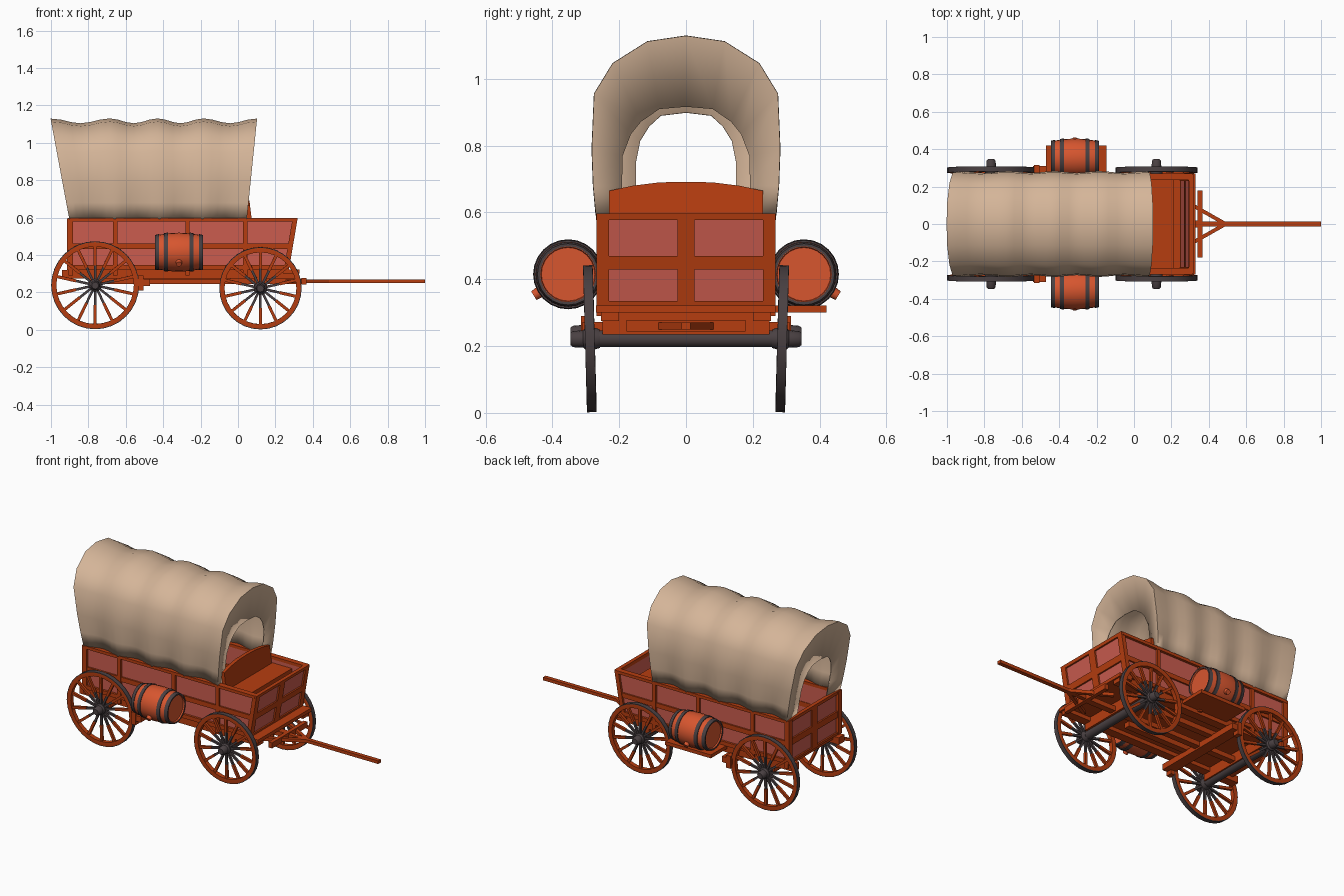
import bpy, bmesh, math
from mathutils import Matrix, Vector

if "Cube" in bpy.data.objects:
    bpy.data.objects.remove(bpy.data.objects["Cube"])

def mat(name, c):
    m = bpy.data.materials.new(name)
    m.diffuse_color = (*c, 1)
    m.use_nodes = True
    m.node_tree.nodes["Principled BSDF"].inputs["Base Color"].default_value = m.diffuse_color
    return m
WOOD = mat("wood orange", (.47, .047, .005))
PANEL = mat("panel red", (.60, .108, .078))
BARREL = mat("barrel orange", (.68, .092, .028))
IRON = mat("dark iron", (.068, .052, .055))
CANVAS = mat("canvas", (.66, .46, .315))

def finish(name, bm, mats, smooth=False, M=None):
    bmesh.ops.remove_doubles(bm, verts=bm.verts, dist=1e-5)
    bmesh.ops.recalc_face_normals(bm, faces=bm.faces)
    me = bpy.data.meshes.new(name)
    if M is not None:
        bm.transform(M)
    bm.to_mesh(me)
    bm.free()
    for m in mats:
        me.materials.append(m)
    ob = bpy.data.objects.new(name, me)
    bpy.context.collection.objects.link(ob)
    if smooth:
        bpy.ops.object.select_all(action='DESELECT')
        ob.select_set(True)
        bpy.context.view_layer.objects.active = ob
        bpy.ops.object.shade_smooth_by_angle(angle=math.radians(40))
    return ob

def box(name, x, y, z, m=WOOD, lean=0):
    """Box from ranges; lean shifts x with height above the floor."""
    bm = bmesh.new()
    bmesh.ops.create_cube(bm, size=1)
    for v in bm.verts:
        v.co = [(r[0] + r[1]) / 2 + c * (r[1] - r[0]) for r, c in zip((x, y, z), v.co)]
        v.co.x += lean * (v.co.z - .32)
    return finish(name, bm, [m])

def prism(name, pts, m):
    """Extrude between two matching outlines."""
    bm = bmesh.new()
    a, b = [[bm.verts.new(p) for p in ring] for ring in pts]
    bm.faces.new(a)
    bm.faces.new(b)
    for i in range(len(a)):
        j = (i + 1) % len(a)
        bm.faces.new((a[i], a[j], b[j], b[i]))
    return finish(name, bm, [m])

def beam(name, a, b, w, h, m=WOOD):
    a, b = Vector(a), Vector(b)
    bm = bmesh.new()
    bmesh.ops.create_cube(bm, size=1)
    M = (Matrix.Translation((a + b) / 2) @ (b - a).to_track_quat('X', 'Z').to_matrix().to_4x4()
         @ Matrix.Diagonal(((b - a).length, w, h, 1)))
    return finish(name, bm, [m], M=M)

def lathe(name, prof, mats, idx, M, segs=28, closed=False):
    """Revolve (radius, height) points around y."""
    bm = bmesh.new()
    rings = []
    for r, y in prof:
        rings.append([bm.verts.new((r * math.cos(t), y, r * math.sin(t)))
                      for t in (2 * math.pi * k / segs for k in range(segs))])
    n = len(prof)
    for i in range(n if closed else n - 1):
        p, q = rings[i], rings[(i + 1) % n]
        for k in range(segs):
            l = (k + 1) % segs
            f = bm.faces.new((p[k], p[l], q[l], q[k]))
            f.material_index = idx(i)
    return finish(name, bm, mats, True, M)

K = .17  # lean of the front board
# Bed: floor, sides, rails, posts
box("bed_floor", (-.9, .26), (-.25, .25), (.30, .33))
for s, n in ((-1, "near"), (1, "far")):
    def span(a, b):
        return tuple(sorted((s * a, s * b)))
    out = [(-.9, .32), (.262, .32), (.305, .585), (-.9, .585)]
    prism(n + "_side_panel", [[(x, s * y, z) for x, z in out] for y in (.238, .254)], PANEL)
    for z0, z1, o in ((.32, .345, .268), (.432, .462, .264), (.578, .597, .27)):
        prism(n + "_side_rail", [[(-.91, s * y, z0), (.262 + K * (z0 - .32), s * y, z0),
              (.262 + K * (z1 - .32), s * y, z1), (-.91, s * y, z1)] for y in (.235, o)], WOOD)
    for x in (-.895, -.655, -.27, .04):
        box(n + "_side_post", (x - .012, x + .012), span(.24, .268), (.29, .59))
    box(n + "_front_corner", (.245, .272), span(.23, .268), (.32, .595), WOOD, K)
    box(n + "_rear_corner", (-.915, -.89), span(.23, .268), (.32, .595))
    box(n + "_sill", (-.94, .32), span(.20, .255), (.275, .32))

# Front board and tailgate share one layout
for n, x, o, k in (("front", .262, 1, K), ("tail", -.9, -1, 0)):
    def xs(t, u):
        return tuple(sorted((x + o * t, x + o * u)))
    box(n + "_board", xs(-.012, 0), (-.24, .24), (.32, .585), PANEL, k)
    for z0, z1 in ((.32, .335), (.43, .47), (.577, .597)):
        box(n + "_rail", xs(-.014, .01), (-.268, .268), (z0, z1), WOOD, k)
    box(n + "_mid_post", xs(0, .01), (-.026, .026), (.32, .58), WOOD, k)

# Seat and footboard
box("seat", (.05, .215), (-.237, .237), (.53, .555))
box("seat_front", (.195, .21), (-.237, .237), (.33, .53))
arc = [(-.23, .55), (.23, .55), (.23, .665), (.16, .68), (.08, .69), (0, .692),
       (-.08, .69), (-.16, .68), (-.23, .665)]
prism("seat_back", [[(x - .12 * (z - .55), y, z) for y, z in arc] for x in (.055, .078)], WOOD)
box("footboard", (.24, .33), (-.27, .27), (.30, .322))

# Undercarriage
box("reach_pole", (-.80, .36), (-.02, .02), (.245, .275))
for y in (-.11, .11):
    box("under_beam", (-.55, -.04), (y - .02, y + .02), (.268, .302))
for x in (-.765, .12):
    box("bolster", (x - .035, x + .035), (-.25, .25), (.235, .302))
box("brake_beam", (-.54, -.47), (-.31, .31), (.235, .272))
for y in (-.295, .295):
    box("brake_shoe", (-.535, -.505), (y - .02, y + .02), (.21, .29))
box("barrel_shelf", (-.47, -.147), (.25, .42), (.30, .322))

# Tongue with cross bar and braces
box("tongue", (.30, 1.0), (-.013, .013), (.25, .27))
box("cross_bar", (.34, .365), (-.178, .178), (.243, .278))
for s in (-1, 1):
    beam("tongue_brace", (.26, s * .13, .26), (.49, 0, .26), .02, .02)

# Wheels and axles
def wheel(name, x, z, R, s):
    M = Matrix.Translation((x, s * .288, z)) @ Matrix.Rotation(-s * .027, 4, 'X')
    lathe(name + "_rim", [(R, -.014), (R, .014), (R - .004, .0145), (R - .028, .0135),
          (R - .028, -.0135), (R - .004, -.0145)], [WOOD, IRON],
          lambda i: 1 if i in (0, 1, 5) else 0, M, 32, True)
    lathe(name + "_hub", [(0, -.03), (.028, -.03), (.034, -.01), (.034, .012), (.026, .02),
          (.024, .05), (.018, .058), (0, .058)], [IRON], lambda i: 0,
          M if s > 0 else M @ Matrix.Rotation(math.pi, 4, 'Z'), 16)
    bm = bmesh.new()
    for k in range(14):
        for a, b, w, mi in ((.02, .105, .013, 1), (.105, R - .02, .016, 0)):
            T = (Matrix.Rotation(2 * math.pi * (k + .5) / 14, 4, 'Y')
                 @ Matrix.Translation(((a + b) / 2, 0, 0)) @ Matrix.Diagonal((b - a, w, w, 1)))
            vs = bmesh.ops.create_cube(bm, size=1, matrix=T)["verts"]
            for f in {f for v in vs for f in v.link_faces}:
                f.material_index = mi
    finish(name + "_spokes", bm, [WOOD, IRON], M=M)

for n, x, z, R in (("rear", -.764, .238, .235), ("front", .12, .222, .22)):
    for s in (-1, 1):
        wheel(n + ("_near" if s < 0 else "_far") + "_wheel", x, z, R, s)
    lathe(n + "_axle", [(0, -.29), (.026, -.29), (.026, .29), (0, .29)], [IRON],
          lambda i: 0, Matrix.Translation((x, 0, z)), 14)

# Barrels with hoops and bung
def rad(t):
    return .104 - .016 * (t / .128) ** 2
for s in (-1, 1):
    M = Matrix.Translation((-.316, s * .353, .415)) @ Matrix.Rotation(math.pi / 2, 4, 'Z')
    ts = [-.128, -.1, -.05, 0, .05, .1, .128]
    lathe("barrel", [(0, -.12), (.08, -.12), (.082, -.128)] + [(rad(t), t) for t in ts]
          + [(.082, .128), (.08, .12), (0, .12)], [BARREL], lambda i: 0, M, 24)
    for c in (-.118, -.068, .068, .118):
        a, b = c - .011, c + .011
        lathe("barrel_hoop", [(rad(a) - .004, a), (rad(a) + .004, a), (rad(b) + .004, b),
              (rad(b) - .004, b)], [IRON], lambda i: 0, M, 24, True)
    d = Vector((0, s * math.cos(.56), -math.sin(.56)))
    B = Matrix.Translation(Vector((-.316, s * .353, .415)) + d * .108) @ d.to_track_quat('Y', 'X').to_matrix().to_4x4()
    lathe("barrel_bung", [(0, -.012), (.018, -.012), (.015, .013), (0, .013)], [BARREL], lambda i: 0, B, 12)

# Canvas cover: hoop arches with sagging bays, ends drawn in around openings
def full(half):
    return [(-y, z) for y, z in half] + [(y, z) for y, z in half[-2::-1]]
arch = full([(.268, .592), (.276, .68), (.28, .79), (.273, .955), (.218, 1.045), (.115, 1.11), (0, 1.127)])
front_hole = full([(.19, .592), (.192, .68), (.19, .77), (.165, .835), (.135, .872), (.08, .91), (0, .917)])
rear_hole = full([(.148, .592), (.15, .68), (.15, .75), (.137, .815), (.11, .858), (.075, .89), (0, .899)])
low = [-.9, -.66, -.42, -.19, .045]
top = [-1.0, -.685, -.43, -.185, .1]
def lean_x(a, b, z):
    return a + (b - a) * (z - .592) / .535
rows = [[(lean_x(low[0], top[0], z) + .012, y, z) for y, z in rear_hole]]
N = 6
for i in range(4 * N + 1):
    b, t = min(i // N, 3), i / N - min(i // N, 3)
    l, h = (v[b] + (v[b + 1] - v[b]) * t for v in (low, top))
    sag = math.sin(math.pi * t) ** 2
    row = []
    for y, z in arch:
        tuck = .022 * max(0, (.80 - z) / .21) + .008
        zz = z - .026 * sag * max(0, (z - .9) / .227)
        row.append((lean_x(l, h, z), y * (1 - sag * tuck / .27), zz))
    rows.append(row)
rows.append([(lean_x(low[4], top[4], z) - .012, y, z) for y, z in front_hole])
bm = bmesh.new()
grid = [[bm.verts.new(p) for p in r] for r in rows]
for p, q in zip(grid, grid[1:]):
    for k in range(len(p) - 1):
        bm.faces.new((p[k], p[k + 1], q[k + 1], q[k]))
cover = finish("canvas_cover", bm, [CANVAS], True)
sol = cover.modifiers.new("thickness", 'SOLIDIFY')
sol.thickness = .006
sol.offset = 0
